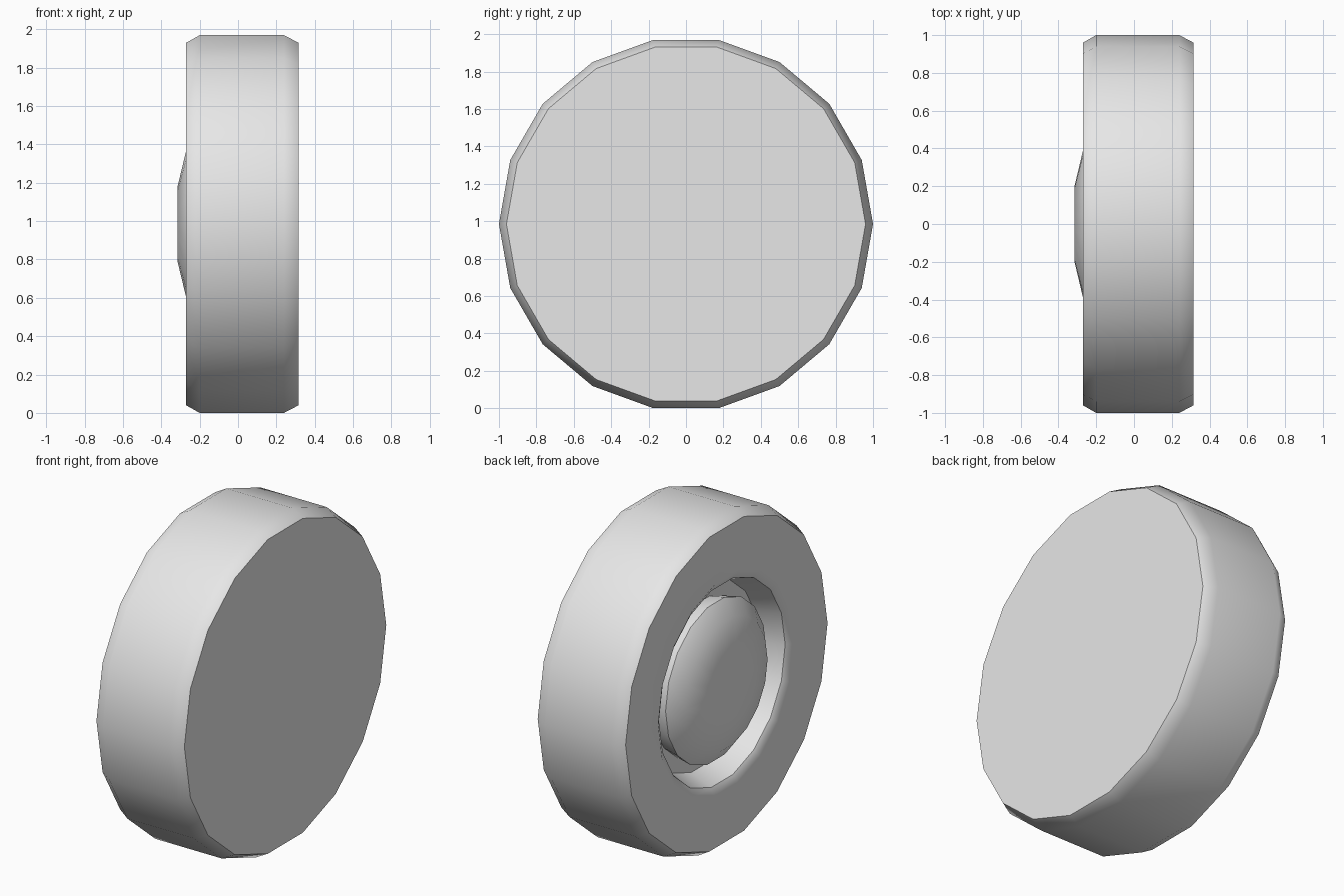
import bpy
import bmesh
import math

SIDES = 18
CENTRE_Z = math.cos(math.pi / SIDES)

cube = bpy.data.objects.get("Cube")
if cube:
    bpy.data.objects.remove(cube, do_unlink=True)

grey = bpy.data.materials.new("light_grey")
grey.use_nodes = True
colour = (0.8, 0.8, 0.8, 1.0)
grey.diffuse_color = colour
grey.node_tree.nodes["Principled BSDF"].inputs["Base Color"].default_value = colour


def lathe(name, profile, cap=None, smooth_angle=60):
    """Turn (x, radius) points about the wheel axle; cap is 'first', 'last' or None."""
    bm = bmesh.new()
    rings = []
    for x, r in profile:
        ring = []
        for i in range(SIDES):
            a = math.tau * i / SIDES
            ring.append(bm.verts.new((x, r * math.cos(a), r * math.sin(a))))
        rings.append(ring)
    for a, b in zip(rings, rings[1:]):
        for i in range(SIDES):
            j = (i + 1) % SIDES
            bm.faces.new((a[i], a[j], b[j], b[i]))
    if cap == "first":
        bm.faces.new(rings[0][::-1])
    elif cap == "last":
        bm.faces.new(rings[-1])
    mesh = bpy.data.meshes.new(name)
    bm.to_mesh(mesh)
    bm.free()
    mesh.materials.append(grey)
    obj = bpy.data.objects.new(name, mesh)
    obj.location.z = CENTRE_Z
    bpy.context.collection.objects.link(obj)

    bpy.ops.object.select_all(action="DESELECT")
    obj.select_set(True)
    bpy.context.view_layer.objects.active = obj
    bpy.ops.object.shade_smooth_by_angle(angle=math.radians(smooth_angle))
    weighted = obj.modifiers.new("weighted_normals", "WEIGHTED_NORMAL")
    weighted.keep_sharp = True
    return obj


# Tyre: recess lip, side wall, bevelled tread and closed inner side
lathe("tyre", [(-0.24, 0.60), (-0.27, 0.65), (-0.27, 0.96), (-0.20, 1.0),
               (0.24, 1.0), (0.315, 0.96)], cap="last")

# Rim recess: floor and tapered wall up to the lip
lathe("rim_recess", [(-0.10, 0.40), (-0.10, 0.55), (-0.24, 0.60)],
      cap="first", smooth_angle=40)

# Hub cap: shallow dome with a rounded shoulder and a straight skirt
lathe("hub_cap", [(-0.315, 0.20), (-0.27, 0.39), (-0.20, 0.48), (-0.10, 0.46)],
      cap="first", smooth_angle=50)
